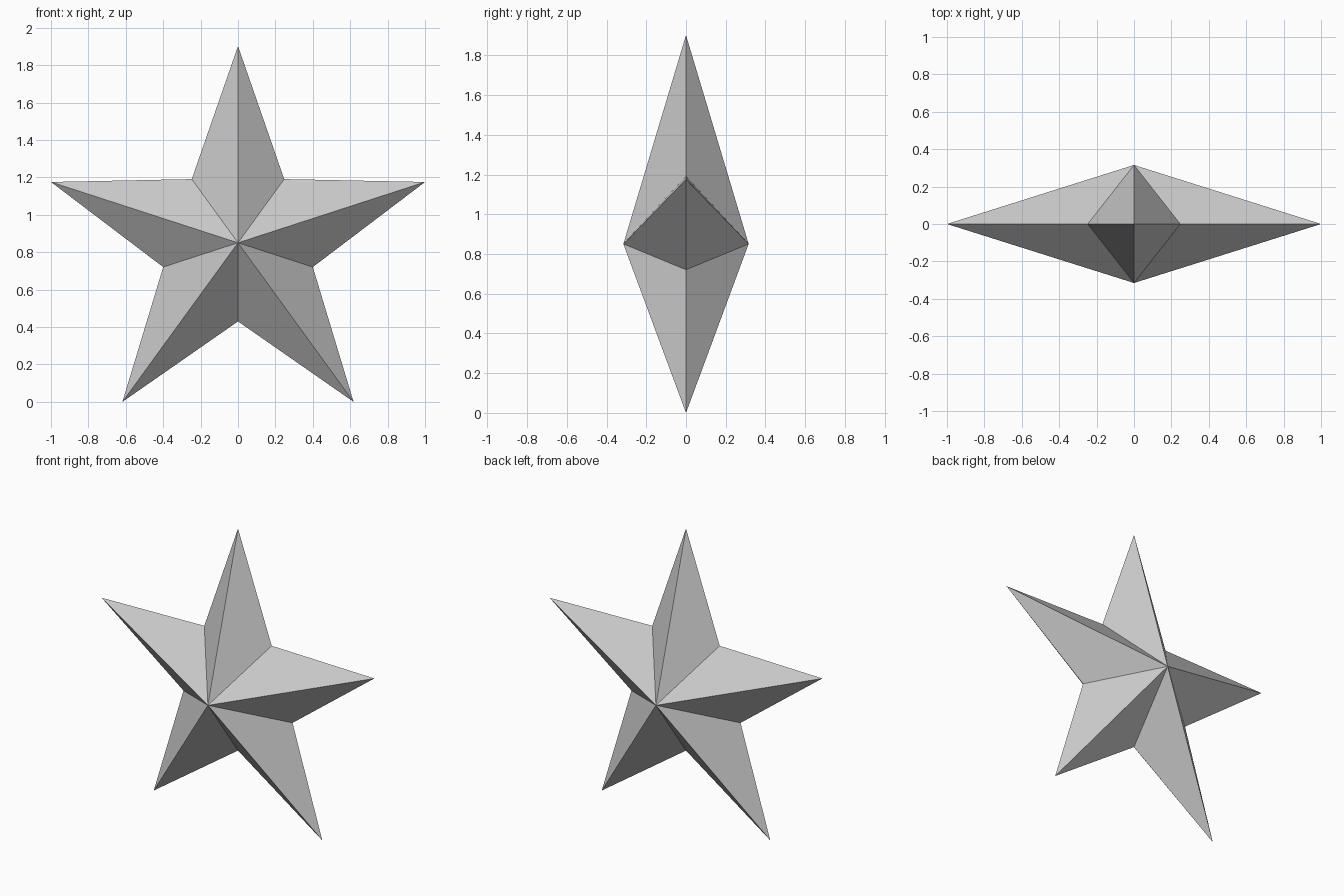
import bpy, bmesh
from math import sin, cos, pi

if "Cube" in bpy.data.objects:
    bpy.data.objects.remove(bpy.data.objects["Cube"])

R = 1 / sin(2 * pi / 5)      # tip radius for a 2 unit span
INNER = 0.4 * R              # radius of the notches
DEPTH = 0.3 * R              # height of the front and back peaks
CZ = R * cos(pi / 5)         # lower tips rest on z = 0

bm = bmesh.new()

# Star outline in the xz plane, alternating tips and notches
ring = []
for i in range(10):
    r = INNER if i % 2 else R
    a = i * pi / 5
    ring.append(bm.verts.new((r * sin(a), 0, CZ + r * cos(a))))

# Facets rising to the front and back peaks
for y in (-DEPTH, DEPTH):
    peak = bm.verts.new((0, y, CZ))
    for i in range(10):
        bm.faces.new((ring[i], ring[(i + 1) % 10], peak))

bmesh.ops.recalc_face_normals(bm, faces=bm.faces)
mesh = bpy.data.meshes.new("star")
bm.to_mesh(mesh)
bm.free()
bpy.context.collection.objects.link(bpy.data.objects.new("star", mesh))
